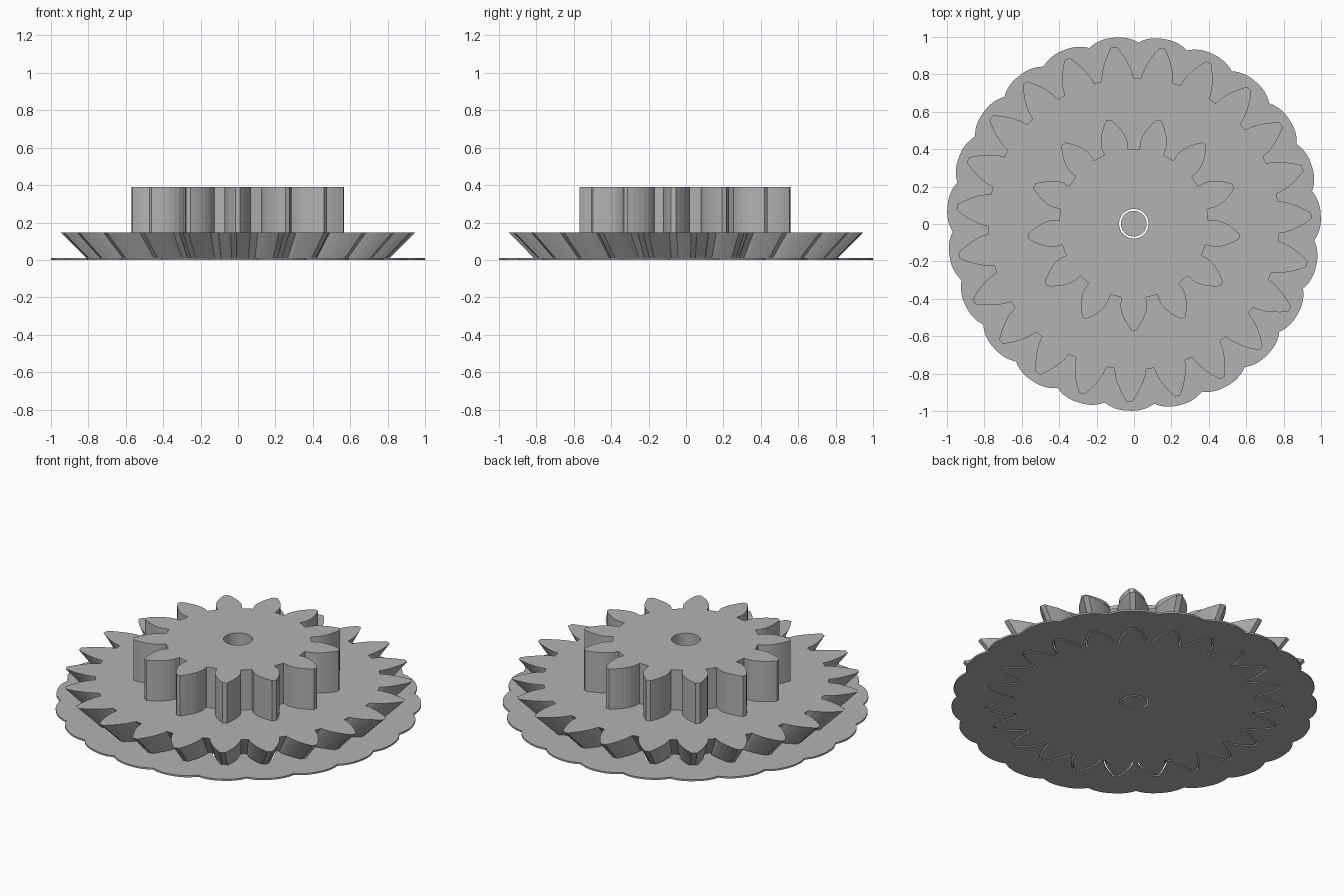
import bpy, bmesh
from math import acos, tan, cos, sin, pi, radians, sqrt, hypot

cube = bpy.data.objects.get("Cube")
if cube:
    bpy.data.objects.remove(cube, do_unlink=True)

MODULE = 0.076
PRESSURE = radians(28)
BEVEL_TEETH, SPUR_TEETH = 23, 13
BEVEL_TURN, SPUR_TURN = radians(-91.4), radians(-90)
BEVEL_TOP, SPUR_TOP, BRIM_TOP = 0.147, 0.39, 0.01
BOTTOM_SCALE = 0.846
BORE, GAP, BRIM_WIDTH = 0.079, 0.01, 0.1965
CENTRE = (-0.001, 0.0015, 0)

gray = bpy.data.materials.new("plain gray")
gray.use_nodes = True
gray.diffuse_color = (0.45, 0.45, 0.45, 1)
gray.node_tree.nodes["Principled BSDF"].inputs["Base Color"].default_value = gray.diffuse_color


def half_angle(n, r):
    """Half the angular thickness of an involute tooth at radius r."""
    base = MODULE * n / 2 * cos(PRESSURE)
    a = acos(min(1, base / r))
    return pi / 2 / n + tan(PRESSURE) - PRESSURE - (tan(a) - a)


def polar(r, a):
    return (r * cos(a), r * sin(a))


def gear_outline(n, turn, steps=5):
    tip = MODULE * (n / 2 + 1)
    root = MODULE * (n / 2 - 1.25)
    start = max(root, MODULE * n / 2 * cos(PRESSURE))
    radii = [start + (tip - start) * i / steps for i in range(steps + 1)]
    if root < start:
        radii.insert(0, root)
    pts = []
    for k in range(n):
        a = turn + 2 * pi * k / n
        pts += [polar(r, a - half_angle(n, r)) for r in radii]
        pts += [polar(r, a + half_angle(n, r)) for r in reversed(radii)]
    return pts


def scaled(pts, s):
    return [(x * s, y * s) for x, y in pts]


def grown(pts, d):
    """Offset a counter-clockwise outline outward with mitred corners."""
    def normal(p, q):
        length = hypot(q[0] - p[0], q[1] - p[1])
        return (q[1] - p[1]) / length, (p[0] - q[0]) / length
    out = []
    for i, p in enumerate(pts):
        a, b = normal(pts[i - 1], p), normal(p, pts[(i + 1) % len(pts)])
        k = d / (1 + a[0] * b[0] + a[1] * b[1])
        out.append((p[0] + (a[0] + b[0]) * k, p[1] + (a[1] + b[1]) * k))
    return out


def scallops(n, turn, samples=16):
    """Rounded border that follows the tooth tips at a constant distance."""
    tip = MODULE * (n / 2 + 1)
    h, rho = half_angle(n, tip), tip * BOTTOM_SCALE
    pts = []
    for k in range(n):
        for i in range(samples):
            phi = (i / samples - 0.5) * 2 * pi / n
            d = max(0, abs(phi) - h)
            r = rho * cos(d) + sqrt(BRIM_WIDTH ** 2 - (rho * sin(d)) ** 2)
            pts.append(polar(r, turn + 2 * pi * k / n + phi))
    return pts


def circle(r, n=40):
    return [polar(r, 2 * pi * i / n) for i in range(n)]


def loop(bm, pts, z):
    vs = [bm.verts.new((x, y, z)) for x, y in pts]
    for i, v in enumerate(vs):
        bm.edges.new((vs[i - 1], v))
    return vs


def wall(bm, low, high):
    for i in range(len(low)):
        bm.faces.new((low[i - 1], low[i], high[i], high[i - 1]))


def cap(bm, *loops):
    edges = [bm.edges.get((vs[i - 1], vs[i])) for vs in loops for i in range(len(vs))]
    bmesh.ops.triangle_fill(bm, use_beauty=True, edges=edges, normal=(0, 0, 1))


def finish(bm, name):
    bmesh.ops.recalc_face_normals(bm, faces=bm.faces)
    mesh = bpy.data.meshes.new(name)
    bm.to_mesh(mesh)
    bm.free()
    mesh.materials.append(gray)
    obj = bpy.data.objects.new(name, mesh)
    obj.location = CENTRE
    bpy.context.collection.objects.link(obj)


# Compound gear: tapered lower gear, straight upper gear, bore through both
bevel = gear_outline(BEVEL_TEETH, BEVEL_TURN)
spur = gear_outline(SPUR_TEETH, SPUR_TURN)
bm = bmesh.new()
bevel_low = loop(bm, scaled(bevel, BOTTOM_SCALE), 0)
bevel_high = loop(bm, bevel, BEVEL_TOP)
spur_low = loop(bm, spur, BEVEL_TOP)
spur_high = loop(bm, spur, SPUR_TOP)
bore_low = loop(bm, circle(BORE), 0)
bore_high = loop(bm, circle(BORE), SPUR_TOP)
wall(bm, bevel_low, bevel_high)
wall(bm, spur_low, spur_high)
wall(bm, bore_low, bore_high)
cap(bm, bevel_low, bore_low)
cap(bm, bevel_high, spur_low)
cap(bm, spur_high, bore_high)
finish(bm, "compound_gear")

# Thin scalloped brim around the gear foot, separated by a narrow gap
outer = scallops(BEVEL_TEETH, BEVEL_TURN)
inner = grown(scaled(bevel, BOTTOM_SCALE), GAP)
bm = bmesh.new()
rims = [[loop(bm, pts, z) for z in (0, BRIM_TOP)] for pts in (outer, inner)]
for low, high in rims:
    wall(bm, low, high)
for level in range(2):
    cap(bm, rims[0][level], rims[1][level])
finish(bm, "outer_brim")

# Thin disc at the bottom of the bore
bm = bmesh.new()
disc = [loop(bm, circle(BORE - GAP), z) for z in (0, BRIM_TOP)]
wall(bm, *disc)
for vs in disc:
    bm.faces.new(vs)
finish(bm, "bore_brim")
